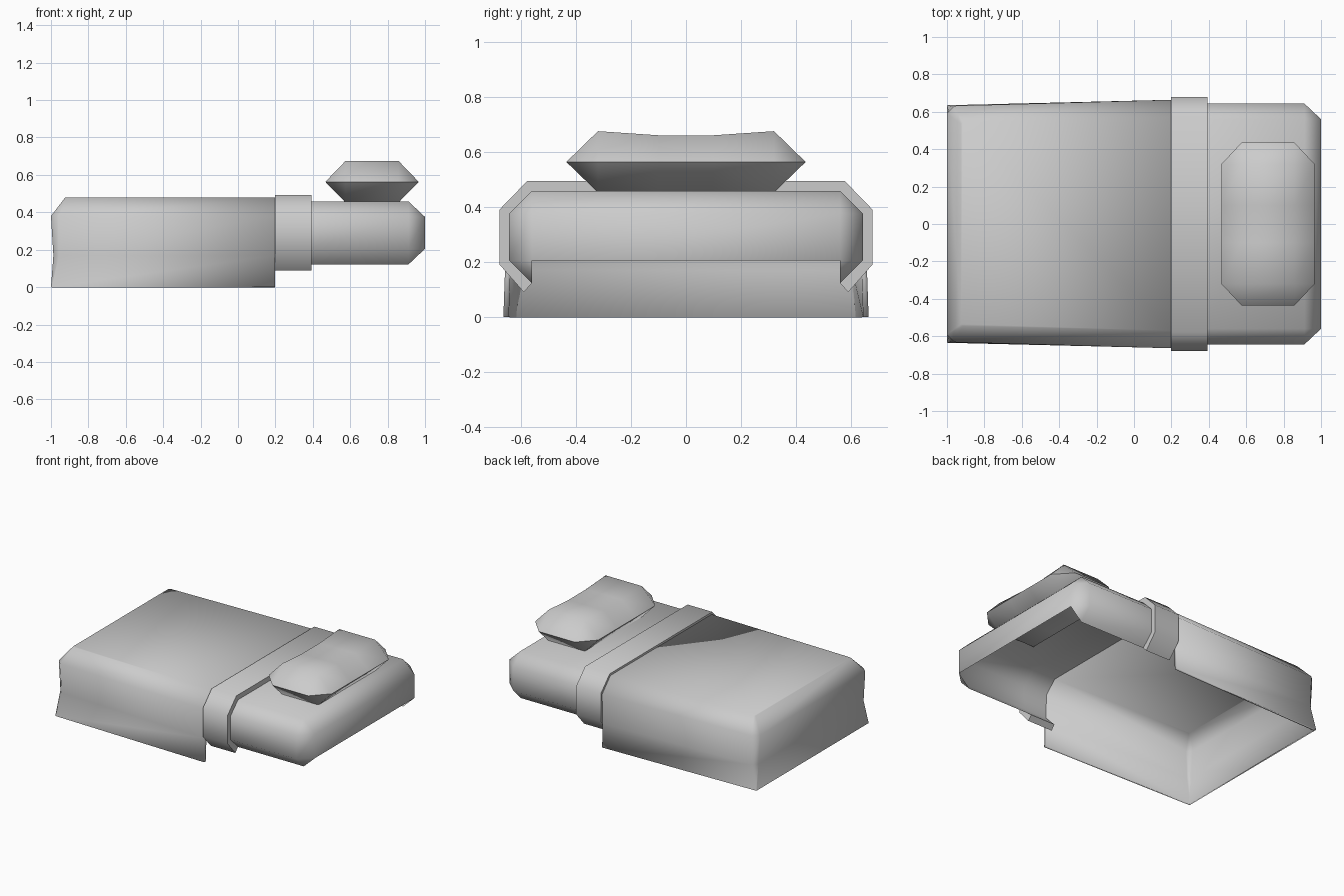
import bpy, bmesh, math

if "Cube" in bpy.data.objects:
    bpy.data.objects.remove(bpy.data.objects["Cube"])


def loft(name, sections, closed=True, caps=(True, True), thickness=0):
    """Bridge matching point rows into one skin, optionally capped and thickened."""
    bm = bmesh.new()
    rows = [[bm.verts.new(p) for p in s] for s in sections]
    n = len(rows[0])
    for a, b in zip(rows, rows[1:]):
        for i in range(n if closed else n - 1):
            j = (i + 1) % n
            bm.faces.new((a[i], a[j], b[j], b[i]))
    for row, cap in ((rows[0], caps[0]), (rows[-1], caps[1])):
        if cap:
            bm.faces.new(row)
    bmesh.ops.remove_doubles(bm, verts=bm.verts[:], dist=0.0005)
    bmesh.ops.dissolve_degenerate(bm, edges=bm.edges[:], dist=0.0001)
    bmesh.ops.recalc_face_normals(bm, faces=bm.faces[:])
    mesh = bpy.data.meshes.new(name)
    bm.to_mesh(mesh)
    bm.free()
    ob = bpy.data.objects.new(name, mesh)
    bpy.context.collection.objects.link(ob)
    if thickness:
        mod = ob.modifiers.new("thickness", 'SOLIDIFY')
        mod.thickness = thickness
        mod.offset = -1
    bpy.ops.object.select_all(action='DESELECT')
    ob.select_set(True)
    bpy.context.view_layer.objects.active = ob
    bpy.ops.object.shade_smooth_by_angle(angle=math.radians(62))
    return ob


def mirrored(half):
    """Complete a (y, z) half profile on the other side."""
    return half + [(-y, z) for y, z in reversed(half)]


# Mattress: hollow underneath, chamfered around the head end
body = mirrored([(-0.56, 0.122), (-0.643, 0.205), (-0.643, 0.375), (-0.56, 0.458)])
head = mirrored([(-0.56, 0.205), (-0.56, 0.205), (-0.56, 0.375), (-0.56, 0.375)])
loft("mattress", [[(0.38, y, z) for y, z in body],
                  [(0.912, y, z) for y, z in body],
                  [(1.0, y, z) for y, z in head]], closed=False, caps=(False, True))

# Folded sheet band wrapped around the mattress
outer = mirrored([(-0.59, 0.09), (-0.678, 0.19), (-0.678, 0.39), (-0.578, 0.493)])
ring = outer + body[::-1]
loft("folded_sheet", [[(x, y, z) for y, z in ring] for x in (0.197, 0.392)])

# Blanket: levels of (z, half width at fold, half width at foot, foot x, corner cut)
levels = [(0.0, 0.664, 0.635, -1.0, 0.004),
          (0.17, 0.658, 0.622, -0.987, 0.03),
          (0.38, 0.664, 0.632, -1.0, 0.04),
          (0.478, 0.57, 0.545, -0.925, 0.01)]
rows = []
for z, w0, w1, fx, c in levels:
    half = [(0.197, w0), (fx + c, w1), (fx, w1 - c)]
    rows.append([(x, y, z) for x, y in half] + [(x, -y, z) for x, y in reversed(half)])
loft("blanket", rows, closed=False, caps=(False, True), thickness=0.02)


# Pillow: hexagonal section, slightly dipped in the middle, pinched at both ends
def pillow_section(y, top, bottom, reach):
    mid = 0.563
    return [(0.575 - reach, y, mid), (0.575, y, top), (0.858, y, top),
            (0.858 + reach, y, mid), (0.858, y, bottom), (0.575, y, bottom)]


loft("pillow", [pillow_section(-0.435, 0.563, 0.563, 0),
                pillow_section(-0.32, 0.675, 0.452, 0.108),
                pillow_section(-0.1, 0.66, 0.452, 0.108),
                pillow_section(0.1, 0.66, 0.452, 0.108),
                pillow_section(0.32, 0.675, 0.452, 0.108),
                pillow_section(0.435, 0.563, 0.563, 0)], caps=(False, False))
